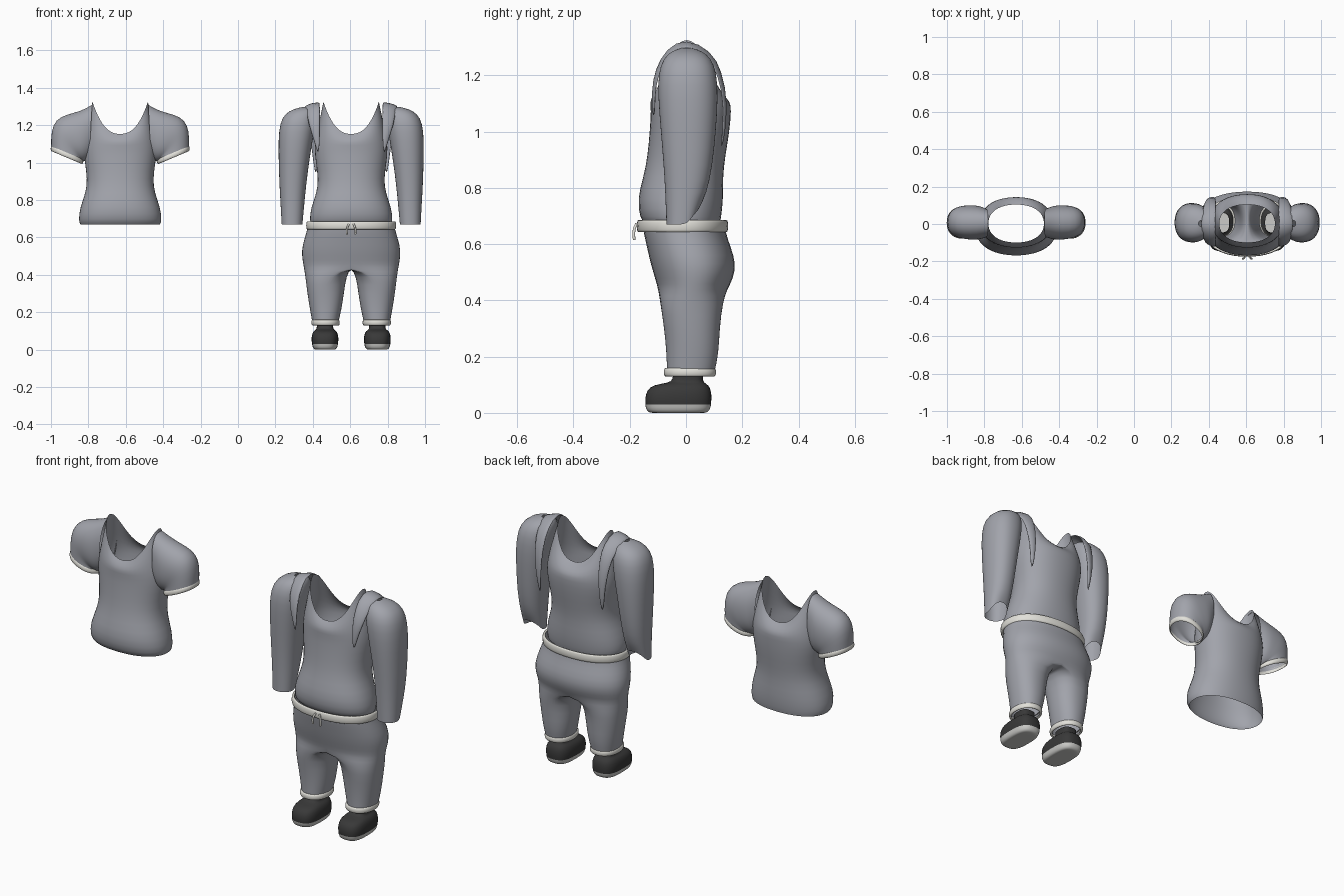
import bpy, bmesh, math
from mathutils import Vector

if "Cube" in bpy.data.objects:
    bpy.data.objects.remove(bpy.data.objects["Cube"], do_unlink=True)

N = 24
SHIRT_X, OUTFIT_X = -0.63, 0.605


def material(name, rgb):
    m = bpy.data.materials.new(name)
    m.use_nodes = True
    m.diffuse_color = (*rgb, 1)
    m.node_tree.nodes["Principled BSDF"].inputs["Base Color"].default_value = (*rgb, 1)
    return m


GREY = material("grey cloth", (0.36, 0.37, 0.41))
CREAM = material("cream trim", (0.76, 0.75, 0.70))
DARK = material("dark shoe", (0.04, 0.04, 0.04))
SOLE = material("pale sole", (0.60, 0.60, 0.58))


def power(v, e):
    return math.copysign(abs(v) ** e, v)


def section(outer, inner, y0, y1, e=0.9):
    """Closed ring whose x-z diameter runs from inner to outer and y spans y0..y1."""
    o, i = Vector((outer[0], 0, outer[1])), Vector((inner[0], 0, inner[1]))
    ring = []
    for k in range(N):
        a = 2 * math.pi * k / N - math.pi / 2
        p = (o + i) / 2 + (o - i) / 2 * power(math.cos(a), e)
        p.y = (y0 + y1) / 2 + (y1 - y0) / 2 * power(math.sin(a), e)
        ring.append(p)
    return ring


def level(z, x0, x1, y0, y1, e=0.9):
    return section((x1, z), (x0, z), y0, y1, e)


def loft(name, rows, mat, x, closed=True, mirror=False, cap=False, thick=0):
    """Skin the rows; faces lying wholly on a mirror plane are left out."""
    bm = bmesh.new()
    grid = [[bm.verts.new(p) for p in row] for row in rows]
    n = len(rows[0])
    for a, b in zip(grid, grid[1:]):
        for k in range(n if closed else n - 1):
            j = (k + 1) % n
            quad = (a[k], a[j], b[j], b[k])
            if not (mirror and all(abs(v.co.x) < 1e-5 for v in quad)):
                bm.faces.new(quad)
    if cap:
        bm.faces.new(grid[0])
    bmesh.ops.delete(bm, geom=[v for v in bm.verts if not v.link_faces], context="VERTS")
    bmesh.ops.recalc_face_normals(bm, faces=bm.faces)
    for f in bm.faces:
        f.smooth = True
    mesh = bpy.data.meshes.new(name)
    bm.to_mesh(mesh)
    bm.free()
    mesh.materials.append(mat)
    ob = bpy.data.objects.new(name, mesh)
    bpy.context.collection.objects.link(ob)
    ob.location.x = x
    if mirror:
        ob.modifiers.new("Mirror", "MIRROR")
    if thick:
        ob.modifiers.new("Solidify", "SOLIDIFY").thickness = thick
    sub = ob.modifiers.new("Subdivision", "SUBSURF")
    sub.levels = sub.render_levels = 1
    return ob


def torso(name, x, back):
    """Waisted body with a scooped neckline that climbs to the shoulders."""
    profile = [(0.67, 0.215, -0.145, 0.12), (0.69, 0.225, -0.165, 0.125),
               (0.76, 0.217, -0.175, 0.13), (0.84, 0.185, -0.152, 0.125),
               (0.91, 0.177, -0.138, 0.13), (1.0, 0.19, -0.13, 0.142),
               (1.08, 0.2, -0.125, 0.145)]
    rows = [level(z, -r, r, f, b + back * (z - 0.67) / 0.4) for z, r, f, b in profile]
    neck = level(1.15, -0.15, 0.15, -0.1, 0.105)
    for p in neck:
        p.z += 0.18 * abs(p.x / 0.15) ** 2.6
    chest = rows[-1]
    for t in (0.35, 0.7, 1):
        ring = [c.lerp(q, t) for c, q in zip(chest, neck)]
        for p in ring:
            p.y *= 1 + 0.5 * t * (1 - t)
        rows.append(ring)
    return loft(name, rows, GREY, x)


# Separate short-sleeved shirt
torso("shirt_body", SHIRT_X, 0)
loft("short_sleeves", [
    section((0.15, 1.31), (0.165, 1.02), -0.07, 0.08),
    section((0.21, 1.275), (0.185, 1.01), -0.085, 0.1),
    section((0.29, 1.258), (0.195, 1.005), -0.085, 0.1),
    section((0.345, 1.23), (0.2, 1.005), -0.08, 0.1),
    section((0.37, 1.17), (0.2, 1.01), -0.075, 0.095),
    section((0.37, 1.08), (0.2, 1.01), -0.075, 0.09)], GREY, SHIRT_X, mirror=True)
loft("short_sleeve_cuffs", [
    section((0.368, 1.088), (0.2, 1.018), -0.076, 0.091),
    section((0.373, 1.082), (0.196, 1.012), -0.08, 0.095),
    section((0.372, 1.062), (0.196, 0.994), -0.08, 0.094),
    section((0.365, 1.06), (0.204, 0.992), -0.072, 0.086)], CREAM, SHIRT_X, mirror=True)

# Outfit top with long sleeves
torso("outfit_top", OUTFIT_X, 0.017)
loft("long_sleeves", [
    level(1.297, 0.225, 0.26, -0.015, 0.02),
    level(1.288, 0.2, 0.305, -0.05, 0.055),
    level(1.262, 0.19, 0.355, -0.08, 0.09),
    level(1.21, 0.19, 0.382, -0.1, 0.11),
    level(1.12, 0.205, 0.39, -0.1, 0.115),
    level(1.0, 0.225, 0.388, -0.09, 0.107),
    level(0.88, 0.24, 0.384, -0.08, 0.095),
    level(0.78, 0.25, 0.378, -0.074, 0.075),
    [p + Vector((0, 0, max(0, p.y) * 1.2))
     for p in level(0.67, 0.26, 0.372, -0.07, 0.045)]], GREY, OUTFIT_X, mirror=True)

# Vest edge arching over each shoulder
inner = [(0.17, -0.12, 1.07), (0.165, -0.12, 1.15), (0.165, -0.11, 1.22), (0.165, -0.07, 1.3),
         (0.17, 0, 1.335), (0.165, 0.09, 1.29), (0.165, 0.125, 1.22), (0.17, 0.15, 1.1),
         (0.18, 0.13, 0.95)]
flare = [(0.01, -0.03), (0.04, -0.02), (0.065, -0.02), (0.075, -0.03), (0.085, -0.015),
         (0.075, -0.03), (0.065, -0.02), (0.045, -0.02), (0.015, -0.02)]
bands = []
for (x, y, z), (dx, dz) in zip(inner, flare):
    p, q = Vector((x, y, z)), Vector((x + dx, y * 0.95, z + dz))
    bands.append([p, p.lerp(q, 0.5) + Vector((0, y * 0.06, 0.008)), q])
loft("vest_shoulder_edges", bands, GREY, OUTFIT_X, closed=False, mirror=True, thick=0.008)

# Trousers: one side from waist to ankle, mirrored
hips = [(0.675, 0.232, -0.155, 0.14), (0.64, 0.237, -0.152, 0.142), (0.59, 0.253, -0.14, 0.16),
        (0.53, 0.268, -0.127, 0.18), (0.475, 0.262, -0.11, 0.168), (0.44, 0.255, -0.1, 0.148)]
rows = [level(z, -r, r, f, b) for z, r, f, b in hips]
for row in rows:
    for p in row:
        p.x = max(p.x, 0) if p.x > 1e-4 else 0
rows += [level(0.395, 0.025, 0.246, -0.093, 0.132),
         level(0.3, 0.038, 0.235, -0.078, 0.12),
         level(0.21, 0.052, 0.22, -0.07, 0.117),
         level(0.145, 0.068, 0.208, -0.068, 0.102)]
trousers = loft("trousers", rows, GREY, OUTFIT_X, mirror=True)
trousers.modifiers["Mirror"].use_clip = True


def trim(name, z0, z1, x0, x1, y0, y1, mirror):
    """Rounded fabric band."""
    d = 0.007
    loft(name, [level(z, x0 + s, x1 - s, y0 + s, y1 - s) for z, s in
                ((z1 - d, 2 * d), (z1, d), (z1 - d, 0), (z0 + d, 0), (z0, d), (z0 + d, 2 * d))],
         CREAM, OUTFIT_X, mirror=mirror)


trim("waistband", 0.64, 0.688, -0.243, 0.243, -0.177, 0.152, False)
trim("ankle_cuffs", 0.127, 0.162, 0.06, 0.214, -0.08, 0.108, True)

# Drawstring ends
for side, label in ((1, "left"), (-1, "right")):
    curve = bpy.data.curves.new(label + "_drawstring", "CURVE")
    curve.dimensions = "3D"
    curve.bevel_depth = 0.005
    curve.use_fill_caps = True
    spline = curve.splines.new("POLY")
    path = [(0.012, -0.176, 0.672), (0.02, -0.184, 0.655), (0.024, -0.186, 0.635), (0.022, -0.184, 0.615)]
    spline.points.add(len(path) - 1)
    for pt, (x, y, z) in zip(spline.points, path):
        pt.co = (side * x, y, z, 1)
    curve.materials.append(CREAM)
    ob = bpy.data.objects.new(label + "_drawstring", curve)
    bpy.context.collection.objects.link(ob)
    ob.location.x = OUTFIT_X


# Shoes
def shoe_rows(spec):
    return [level(z, 0.14 - r, 0.14 + r, f, b, 0.7) for z, r, f, b in spec]


loft("shoe_uppers", shoe_rows([
    (0.026, 0.069, -0.144, 0.089), (0.05, 0.073, -0.147, 0.092), (0.08, 0.071, -0.14, 0.09),
    (0.1, 0.061, -0.118, 0.08), (0.107, 0.046, -0.06, 0.064), (0.118, 0.044, -0.048, 0.06),
    (0.14, 0.044, -0.046, 0.06)]), DARK, OUTFIT_X, mirror=True)
loft("shoe_soles", shoe_rows([
    (0, 0.045, -0.115, 0.06), (0, 0.056, -0.13, 0.073), (0.01, 0.066, -0.142, 0.086),
    (0.03, 0.07, -0.146, 0.09)]), SOLE, OUTFIT_X, mirror=True, cap=True)
